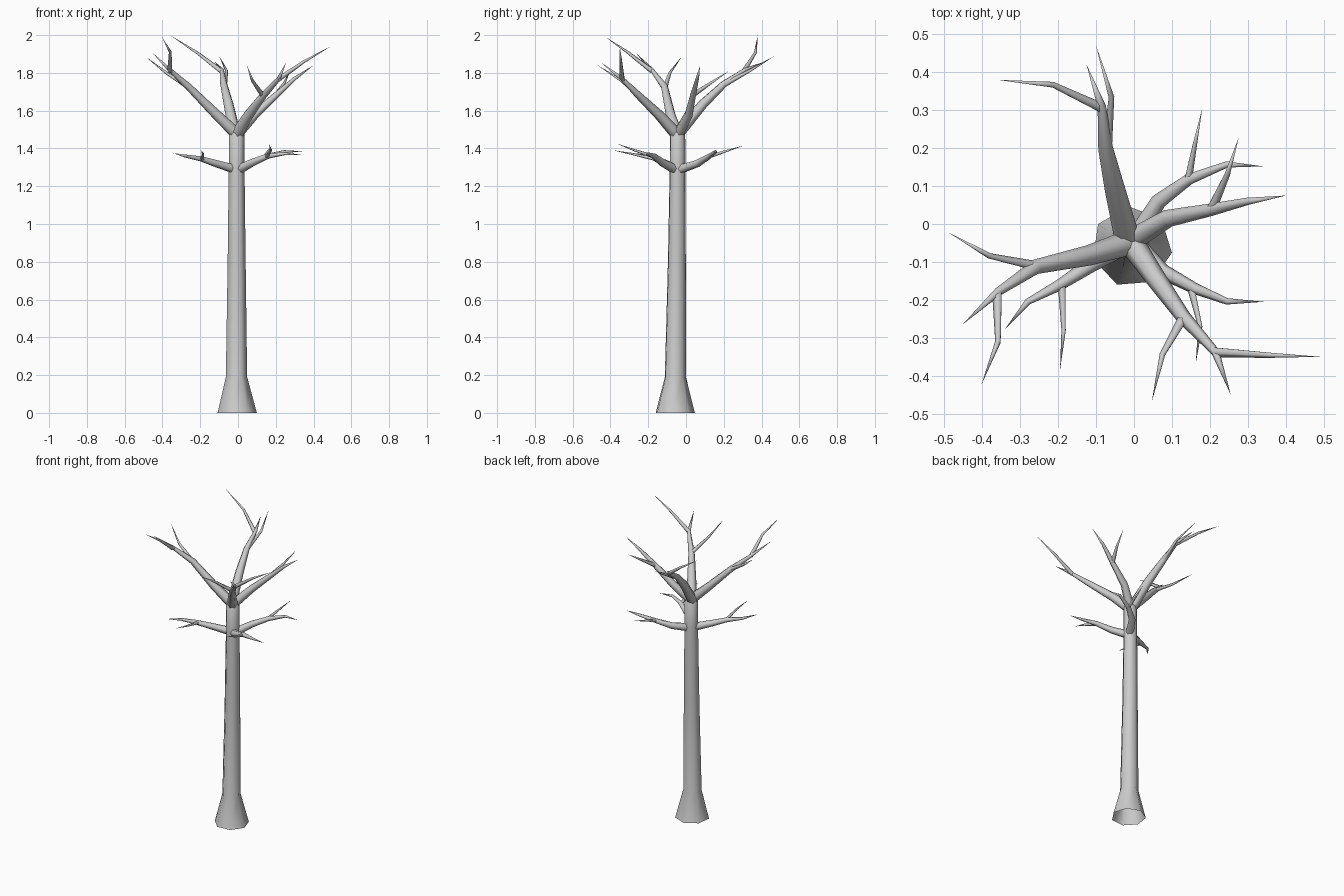
import bpy, bmesh, math
from mathutils import Vector


def tube(name, pts, sides, phase=0.0, cap=True, flat=False):
    """Tapered tube through (x, y, z, radius) points; zero radius makes a pointed tip."""
    bm = bmesh.new()
    P = [Vector(p[:3]) for p in pts]
    rings = []
    u = None
    for i, p in enumerate(P):
        t = (P[min(i + 1, len(P) - 1)] - P[max(i - 1, 0)]).normalized()
        if flat:
            t = Vector((0, 0, 1))
        if u is None:
            u = Vector((1, 0, 0)) if flat else t.cross(Vector((0, 0, 1)))
        u = (u - t * u.dot(t)).normalized()
        v = t.cross(u)
        r = pts[i][3]
        if r == 0:
            rings.append([bm.verts.new(p)])
            continue
        ring = []
        for k in range(sides):
            a = phase + 2 * math.pi * k / sides
            ring.append(bm.verts.new(p + (u * math.cos(a) + v * math.sin(a)) * r))
        rings.append(ring)
    for a, b in zip(rings, rings[1:]):
        for k in range(sides):
            n = (k + 1) % sides
            if len(b) == 1:
                bm.faces.new((a[k], a[n], b[0]))
            else:
                bm.faces.new((a[k], a[n], b[n], b[k]))
    if cap and len(rings[-1]) > 1:
        bm.faces.new(rings[-1])
    me = bpy.data.meshes.new(name)
    bm.to_mesh(me)
    bm.free()
    for f in me.polygons:
        f.use_smooth = True
    ob = bpy.data.objects.new(name, me)
    bpy.context.collection.objects.link(ob)
    return ob


def branch(name, pts, r0, sides=6):
    """Branch tapering from r0 to a point."""
    n = len(pts) - 1
    tube(name, [(*p, r0 * (1 - i / n) ** 0.8) for i, p in enumerate(pts)], sides)


# trunk with flared, open foot
tube("trunk", [(-0.006, -0.06, 0, 0.107), (-0.009, -0.058, 0.19, 0.058),
               (-0.008, -0.05, 0.8, 0.049), (-0.008, -0.046, 1.3, 0.043),
               (-0.008, -0.046, 1.48, 0.042), (-0.008, -0.046, 1.51, 0.02)],
     7, math.radians(146), flat=True)

# crown limbs
branch("limb_back", [(-0.015, -0.05, 1.47), (-0.05, 0.09, 1.635), (-0.075, 0.2, 1.74),
                     (-0.085, 0.31, 1.815), (-0.125, 0.42, 1.86)], 0.034)
branch("limb_right", [(-0.01, -0.045, 1.47), (0.09, 0.015, 1.58), (0.2, 0.037, 1.68),
                      (0.3, 0.06, 1.77), (0.4, 0.075, 1.84)], 0.03)
branch("limb_front", [(-0.01, -0.045, 1.47), (0.055, -0.14, 1.575), (0.13, -0.245, 1.675),
                      (0.215, -0.338, 1.768), (0.255, -0.45, 1.855)], 0.034)
branch("limb_left", [(0.0, -0.045, 1.47), (-0.12, -0.083, 1.585), (-0.26, -0.113, 1.725),
                     (-0.36, -0.18, 1.815), (-0.452, -0.265, 1.905)], 0.034)

# lower branches
branch("lower_branch_back", [(0.0, -0.045, 1.285), (0.065, 0.06, 1.32), (0.145, 0.118, 1.355),
                             (0.245, 0.157, 1.383), (0.34, 0.152, 1.385)], 0.026)
branch("lower_branch_front", [(0.0, -0.05, 1.285), (0.075, -0.125, 1.325), (0.16, -0.17, 1.36),
                              (0.245, -0.204, 1.372), (0.342, -0.205, 1.365)], 0.026)
branch("lower_branch_left", [(-0.015, -0.05, 1.29), (-0.11, -0.105, 1.318), (-0.195, -0.16, 1.345),
                             (-0.28, -0.205, 1.36), (-0.342, -0.28, 1.375)], 0.026)

# twigs: start, middle, tip
twigs = {
    "twig_back_left": [(-0.085, 0.305, 1.805), (-0.215, 0.367, 1.905), (-0.36, 0.38, 2.0)],
    "twig_back_tip": [(-0.072, 0.2, 1.735), (-0.06, 0.335, 1.81), (-0.1, 0.47, 1.89)],
    "twig_right": [(0.205, 0.042, 1.685), (0.245, 0.13, 1.745), (0.276, 0.228, 1.81)],
    "twig_front_left": [(0.13, -0.248, 1.68), (0.075, -0.345, 1.76), (0.047, -0.468, 1.84)],
    "twig_front_right": [(0.213, -0.337, 1.765), (0.35, -0.345, 1.86), (0.49, -0.35, 1.94)],
    "twig_left_back": [(-0.255, -0.112, 1.72), (-0.38, -0.085, 1.80), (-0.488, -0.023, 1.885)],
    "twig_left_front": [(-0.36, -0.18, 1.81), (-0.358, -0.31, 1.91), (-0.402, -0.423, 1.988)],
    "twig_lower_back": [(0.142, 0.116, 1.355), (0.16, 0.21, 1.385), (0.18, 0.305, 1.415)],
    "twig_lower_front": [(0.15, -0.165, 1.355), (0.175, -0.27, 1.39), (0.163, -0.366, 1.425)],
    "twig_lower_left": [(-0.19, -0.158, 1.343), (-0.185, -0.28, 1.37), (-0.195, -0.385, 1.39)],
}
for name, pts in twigs.items():
    branch(name, pts, 0.011 if "lower" in name else 0.014, 5)
